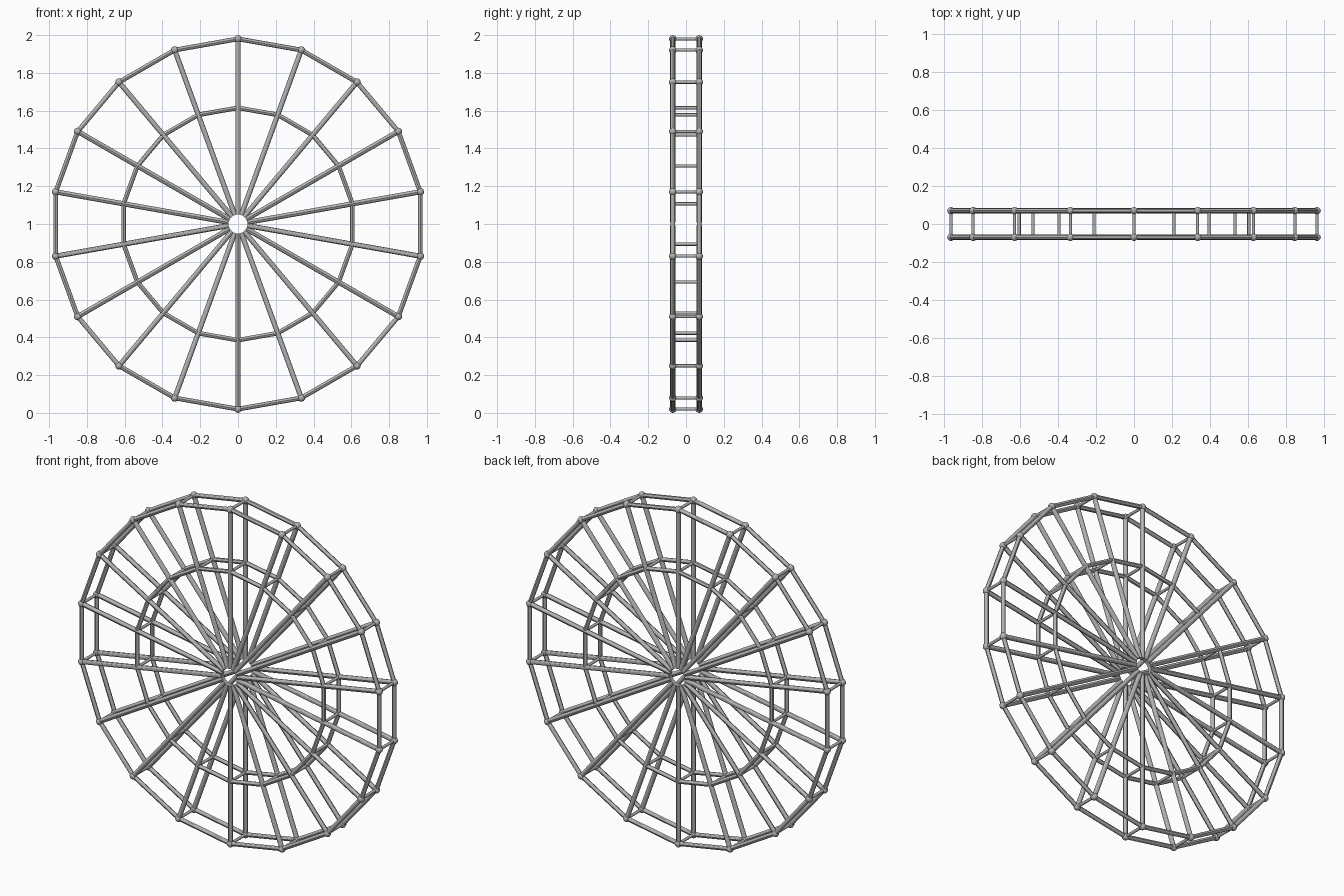
import bpy, math
from mathutils import Vector

if "Cube" in bpy.data.objects:
    bpy.data.objects.remove(bpy.data.objects["Cube"], do_unlink=True)

COUNT = 18          # spokes per side
OUTER_R = 0.98
INNER_R = 0.615
HUB_R = 0.05
SIDE_Y = 0.07

steel = bpy.data.materials.new("grey_steel")
steel.use_nodes = True
GREY = (0.45, 0.45, 0.45, 1)
steel.diffuse_color = GREY
steel.node_tree.nodes["Principled BSDF"].inputs["Base Color"].default_value = GREY


def point(i, radius, y):
    a = math.tau * i / COUNT
    return Vector((radius * math.sin(a), y, 1 + radius * math.cos(a)))


def finish(name):
    obj = bpy.context.object
    obj.name = name
    obj.data.materials.append(steel)
    bpy.ops.object.shade_smooth_by_angle()
    return obj


def tube(name, a, b, radius):
    d = b - a
    bpy.ops.mesh.primitive_cylinder_add(
        vertices=12, radius=radius, depth=d.length, location=(a + b) / 2,
        rotation=d.to_track_quat('Z', 'Y').to_euler())
    return finish(name)


def joint(name, p, radius):
    bpy.ops.mesh.primitive_uv_sphere_add(
        segments=12, ring_count=8, radius=radius, location=p)
    return finish(name)


for i in range(COUNT):
    # Two matching wheel faces
    for side, y in (("front", -SIDE_Y), ("back", SIDE_Y)):
        rim = point(i, OUTER_R, y)
        tube(f"{side}_spoke", point(i, HUB_R, y), rim, 0.0135)
        tube(f"{side}_outer_rim", rim, point(i + 1, OUTER_R, y), 0.0125)
        tube(f"{side}_inner_ring", point(i, INNER_R, y),
             point(i + 1, INNER_R, y), 0.012)
        joint(f"{side}_rim_joint", rim, 0.02)
    # Crossbars joining the faces
    for name, r in (("outer_crossbar", OUTER_R), ("inner_crossbar", INNER_R)):
        tube(name, point(i, r, -SIDE_Y), point(i, r, SIDE_Y), 0.0085)
